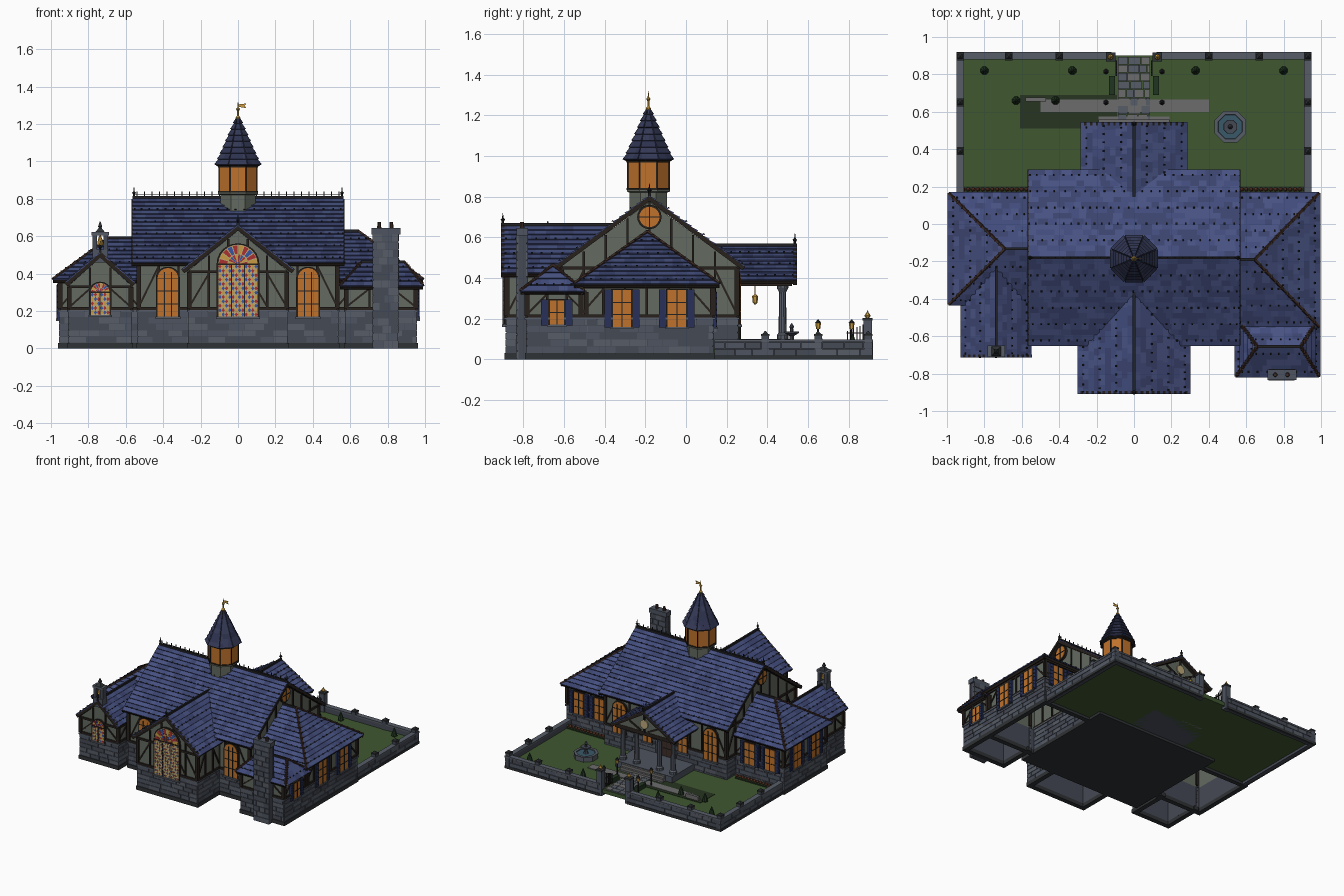
import bpy, bmesh, math, random
from mathutils import Vector as V, Matrix

if "Cube" in bpy.data.objects:
    bpy.data.objects.remove(bpy.data.objects["Cube"])
random.seed(4)
COL = dict(tile1=(.052,.070,.195), tile2=(.064,.085,.225), tile3=(.042,.056,.155), slate1=(.026,.031,.075), slate2=(.034,.04,.09),
           stone1=(.075,.088,.115), stone2=(.06,.068,.09), stone3=(.095,.108,.135),
           dark=(.028,.032,.035), plaster=(.125,.142,.115), wood=(.02,.015,.012), glow=(.52,.17,.025),
           shutter=(.02,.03,.10), lawn=(.05,.095,.03), hedge=(.015,.035,.015), path=(.15,.15,.155), red=(.40,.03,.03),
           gold=(.58,.33,.05), blue=(.04,.09,.36), pale=(.50,.40,.20), iron=(.015,.015,.018), hip=(.05,.026,.02),
           water=(.04,.10,.14), flower=(.2,.06,.03), bed=(.02,.035,.015))
MATS = {}
for k, c in COL.items():
    MATS[k] = bpy.data.materials.new(k); MATS[k].diffuse_color = (*c, 1)
STONE, TILE, SLATE = ('stone1','stone2','stone3'), ('tile1','tile2','tile3'), ('slate1','slate2')

class Part:
    """Collects coloured solids into one named object."""
    def __init__(s, name):
        s.bm, s.name, s.mats, s.M = bmesh.new(), name, [], Matrix()
    def at(s, x, y, z=0, deg=0):
        s.M = Matrix.Translation((x, y, z)) @ Matrix.Rotation(math.radians(deg), 4, 'Z'); return s
    def face(s, vs, mat):
        if mat not in s.mats: s.mats.append(mat)
        s.bm.faces.new(vs).material_index = s.mats.index(mat)
    def prism(s, pts, off, mat):
        pts = [V(p) for p in pts]; off = V(off)
        pts = [p for i, p in enumerate(pts) if (p - pts[i-1]).length > 1e-4]
        if len(pts) < 3: return
        a = [s.bm.verts.new(s.M @ p) for p in pts]; b = [s.bm.verts.new(s.M @ (p + off)) for p in pts]
        s.face(a, mat); s.face(b[::-1], mat)
        for i in range(len(a)): s.face([a[i-1], b[i-1], b[i], a[i]], mat)
    def box(s, x0, x1, y0, y1, z0, z1, mat):
        s.prism([(x0,y0,z0),(x1,y0,z0),(x1,y1,z0),(x0,y1,z0)], (0,0,z1-z0), mat)
    def beam(s, a, b, w, mat, d=None):
        a, b = V(a), V(b); t = (b - a).normalized(); d = d or w
        r = V((0,1,0)) if abs(t.y) < .9 else V((1,0,0))
        u = t.cross(r).normalized() * w/2; v = t.cross(u).normalized() * d/2
        s.prism([a+u+v, a-u+v, a-u-v, a+u-v], b - a, mat)
    def lathe(s, prof, n, mat):
        rings = [[s.bm.verts.new(s.M @ V((r*math.cos(math.tau*(i+.5)/n), r*math.sin(math.tau*(i+.5)/n), z))) for i in range(n)] for r, z in prof]
        for p, q in zip(rings, rings[1:]):
            for i in range(n): s.face([p[i-1], p[i], q[i], q[i-1]], mat)
        s.face(rings[0][::-1], mat); s.face(rings[-1], mat)
    def done(s):
        bmesh.ops.recalc_face_normals(s.bm, faces=s.bm.faces)
        me = bpy.data.meshes.new(s.name); s.bm.to_mesh(me); s.bm.free()
        for m in s.mats: me.materials.append(MATS[m])
        bpy.context.collection.objects.link(bpy.data.objects.new(s.name, me))

def slope(P, a, b, c, d, row=.037, guards=True, tiles=TILE):
    """Deck a-b (eave) to d-c (top) covered in lapped tiles."""
    a, b, c, d = V(a), V(b), V(c), V(d)
    u = (b-a).normalized(); n = (b-a).cross(d-a).normalized()
    if n.z < 0: n = -n
    P.prism([a,b,c,d], -n*.018, 'wood')
    w = (d-a) - u*(d-a).dot(u); N = max(2, round(w.length/row))
    lo, hi = (d-a).dot(u), (c-a).dot(u); W = (b-a).length
    pt = lambda q, t, h: a + w*t + u*min(max(q, lo*t), W + (hi-W)*t) + n*h
    for i in range(N):
        t0, t1 = i/N, (i+1)/N
        q = min(0, lo) - random.uniform(0, .05)
        while q < max(W, hi):
            e = q + random.uniform(.035, .06)
            L = [pt(q,t0,.010), pt(e,t0,.010), pt(e,t1,.003), pt(q,t1,.003)]
            if (L[1]-L[0]).length > .003:
                P.prism(L, -n*.007, random.choice(tiles))
                if guards and i % 3 == 1:
                    m = (L[0]+L[1])/2; P.beam(m, m + n*.005, .009, 'iron')
            q = e

def roof(name, cor, ze, r0, r1, end0, end1):
    """Ridge roof; each end is 'hip', 'gable' or None."""
    P = Part(name); A, B, C, D = [V((x,y,ze)) for x, y in cor]; r0, r1 = V(r0), V(r1)
    slope(P, A, B, r1, r0); slope(P, C, D, r0, r1)
    up = V((0,0,.008))
    P.beam(r0+up, r1+up, .014, 'iron')
    for end, r, p, q in ((end0, r0, D, A), (end1, r1, B, C)):
        if end == 'hip':
            slope(P, p, q, r, r)
            for e in (p, q):
                P.beam(e+up, r+up, .012, 'hip')
                for i in range(1, 12): P.beam(e.lerp(r,i/12)+up, e.lerp(r,i/12)+up*1.8, .018, 'hip')
        if end == 'gable':
            inn = ((r1-r0) if r is r0 else (r0-r1)).normalized()*.009
            for e in (p, q): P.beam(e-up+inn, r-up+inn, .026, 'wood', .018)
            P.at(r.x+inn.x, r.y+inn.y, r.z).lathe([(.006,0),(.006,.025),(.012,.032),(.004,.04),(.001,.065)], 6, 'iron'); P.M = Matrix()
    P.done()

def bricks(P, L, z0, z1, h=.034, l=.09):
    N = max(1, round((z1-z0)/h)); h = (z1-z0)/N
    for i in range(N):
        x = -L/2 - (l/2 if i % 2 else 0)
        while x < L/2 - .004:
            e = x + l*random.uniform(.8, 1.25)
            P.box(max(x,-L/2), min(e,L/2)-.003, -.008, .004, z0+i*h+.0015, z0+(i+1)*h-.0015, random.choice(STONE)); x = e

def timber(P, L, z0, z1, apex=None):
    for z in (z0, z1): P.beam((-L/2,-.003,z), (L/2,-.003,z), .015, 'wood')
    n = max(2, round(L/.11)); s = L/n
    for i in range(n+1):
        x = -L/2 + s*i; edge = i in (0, n)
        P.beam((x,-.003,z0), (x,-.003,z1), .022 if edge else .012, 'wood')
        if apex and not edge: P.beam((x,-.003,z1), (x,-.003,z1+(apex-z1)*(1-abs(x)/(L/2))), .011, 'wood')
        if i < n and i in (0, n-1, n//2+1):
            k = 1 if x + s/2 < 0 else -1; m = x + s/2
            P.beam((m-k*s/2,-.002,z0+.01), (m+k*s/2,-.002,z1-.01), .010, 'wood')

def block(name, x0, x1, y0, y1, zt, sides, gables='', apex=0):
    """Stone base, plaster wall (gabled if asked) and half timbering; the side blocks are open shells."""
    P = Part(name); mx, my = (x0+x1)/2, (y0+y1)/2; zb = .2; t = .025
    S = dict(f=(mx,y0,0,x1-x0), r=(x1,my,90,y1-y0), b=(mx,y1,180,x1-x0), l=(x0,my,-90,y1-y0))
    if 'r' in gables:
        P.box(x0-.012, x1+.012, y0-.012, y1+.012, 0, .03, 'dark')
        P.box(x0-.004, x1+.004, y0-.004, y1+.004, 0, zb, 'stone2')
        P.prism([(x0,y0,zb),(x0,y1,zb),(x0,y1,zt),(x0,my,apex),(x0,y0,zt)], (x1-x0,0,0), 'plaster')
    for k in sides:
        x, y, deg, L = S[k]; P.at(x, y, 0, deg)
        if 'r' not in gables:
            P.box(-L/2-.012, L/2+.012, -.012, t, 0, .03, 'dark')
            P.box(-L/2, L/2, -.004, t, .03, zb, 'stone2')
            P.prism([(-L/2,0,zb),(L/2,0,zb),(L/2,0,zt)] + ([(0,0,apex)] if k in gables else []) + [(-L/2,0,zt)], (0,t,0), 'plaster')
        bricks(P, L+.012, .03, zb); P.box(-L/2-.012, L/2+.012, -.014, 0, zb-.005, zb+.005, 'stone3')
        timber(P, L, zb+.013, zt-.010, apex if k in gables else None)
    P.done()

def outline(w, h, arch, y):
    if not arch: return [(-w/2,y,0),(w/2,y,0),(w/2,y,h),(-w/2,y,h)]
    r = w/2; return [(-r,y,0),(r,y,0)] + [(r*math.cos(math.pi*i/12), y, h-r+r*math.sin(math.pi*i/12)) for i in range(13)]

def window(name, x, y, z, deg, w, h, arch=False, shutters=False, stained=False, mat='glow'):
    P = Part(name).at(x, y, z, deg); top = h - w/2 if arch else h
    P.prism([(a*(1+.018/w), b, c*(1+.011/h)-.004) for a, b, c in outline(w, h, arch, -.010)], (0,.014,0), 'wood')
    P.prism(outline(w, h, arch, -.013), (0,.01,0), 'pale' if stained else mat)
    P.box(-w/2-.012, w/2+.012, -.02, 0, -.012, 0, 'stone3')
    if stained:    # diamond lights below, coloured fan above
        nx = max(6, round(w/.018)); dx = w/nx; nz = round(top/.024); dz = top/nz
        for i in range(nx):
            for j in range(nz):
                cx, cz = -w/2+(i+.5)*dx, (j+.5)*dz
                P.prism([(cx-dx*.5,-.0145,cz),(cx,-.0145,cz-dz*.5),(cx+dx*.5,-.0145,cz),(cx,-.0145,cz+dz*.5)], (0,.003,0), ('gold','blue','red')[(i+j) % 3])
        for ring, (ra, rb) in enumerate(((.05,.5),(.54,.97))):
            for i in range(10):
                f = lambda r, t: (r*w/2*math.cos(t), -.0155, top + r*w/2*math.sin(t))
                a, e = math.pi*i/10+.03, math.pi*(i+1)/10-.03
                P.prism([f(ra,a), f(rb,a), f(rb,e), f(ra,e)], (0,.004,0), ('red','gold','red','blue')[(i+ring) % 4])
    for i in (-1, 1) if w > .1 else (0,):
        P.beam((i*w/6,-.014,0), (i*w/6,-.014,top if stained else h-(.02 if arch else 0)), .005, 'iron')
    n = max(2, round(h/.065))
    for j in range(1, n if not stained else 0): P.beam((-w/2,-.014,top*j/(n-1 if arch else n)), (w/2,-.014,top*j/(n-1 if arch else n)), .004, 'iron')
    if stained: P.beam((-w/2,-.015,top), (w/2,-.015,top), .008, 'wood')
    for k in (-1, 1) if shutters else ():
        c = k*(w/2+.026); P.box(c-.016, c+.016, -.014, 0, -.004, h+.004, 'shutter')
        for j in range(6): P.box(c-.011, c+.011, -.017, -.01, h*(j+.15)/6, h*(j+.75)/6, 'shutter')
    P.done()

# walls
block('main_hall', -.53, .53, -.61, .25, .46, 'fbrl', 'rl', .775)
block('front_bay', -.26, .26, -.88, -.60, .42, 'frl', 'f', .63)
block('left_wing', -.95, -.53, -.395, .13, .365, 'fbl')
block('right_wing', .53, .95, -.515, .13, .365, 'fbr')
block('chapel', -.9, -.574, -.685, -.37, .34, 'frl', 'f', .485)
block('annex', .58, .95, -.78, -.49, .34, 'frl')
# roofs
roof('main_roof', [(-.565,-.645),(.565,-.645),(.565,.285),(-.565,.285)], .455, (-.565,-.18,.80), (.565,-.18,.80), 'gable', 'gable')
roof('front_bay_roof', [(.295,-.91),(.295,-.6),(-.295,-.6),(-.295,-.91)], .42, (0,-.91,.655), (0,-.36,.655), 'gable', None)
roof('porch_roof', [(-.28,.545),(-.28,.24),(.28,.24),(.28,.545)], .385, (0,.545,.555), (0,.13,.555), 'gable', None)
roof('right_wing_roof', [(.5,-.55),(.99,-.55),(.99,.165),(.5,.165)], .365, (.5,-.19,.62), (.645,-.19,.62), None, 'hip')
roof('left_wing_roof', [(-.5,.165),(-.99,.165),(-.99,-.43),(-.5,-.43)], .365, (-.5,-.133,.585), (-.69,-.133,.585), None, 'hip')
roof('chapel_roof', [(-.555,-.715),(-.555,-.4),(-.92,-.4),(-.92,-.715)], .35, (-.737,-.715,.51), (-.737,-.21,.51), 'gable', None)
roof('annex_roof', [(.545,-.815),(.99,-.815),(.99,-.5),(.545,-.5)], .33, (.66,-.655,.455), (.89,-.655,.455), 'hip', 'hip')
P = Part('ridge_cresting')
for i in range(28): P.beam((-.54+i*.04,-.18,.81), (-.54+i*.04,-.18,.84), .005, 'iron')
P.beam((-.56,-.18,.822), (.56,-.18,.822), .003, 'iron'); P.done()
# windows
window('bay_stained_window', 0, -.885, .17, 0, .21, .385, True, stained=True)
window('chapel_window', -.737, -.69, .18, 0, .10, .17, True, stained=True)
for s in (-1, 1):
    window('hall_front_window', s*.375, -.615, .17, 0, .11, .26, True)
    window('hall_back_window', s*.40, .255, .17, 180, .11, .25, True)
    window('door_side_window', s*.155, .255, .17, 180, .07, .18)
    for x in (.66, .84): window('wing_back_window', s*x, .135, .16, 180, .08, .17, shutters=True)
    for y in (-.315, -.045) if s > 0 else (-.25, -.02): window('wing_end_window', s*.953, y, .16, s*90, .09, .18, shutters=True)
    P = Part('round_gable_window').at(s*.532, -.18, .70, s*90)
    for r, y, m in ((.06,-.014,'wood'), (.05,-.017,'glow')): P.prism([(r*math.cos(math.tau*i/20), y, r*math.sin(math.tau*i/20)) for i in range(20)], (0,.018,0), m)
    P.beam((-.05,-.018,0), (.05,-.018,0), .005, 'iron'); P.beam((0,-.018,-.05), (0,-.018,.05), .005, 'iron'); P.done()
window('annex_window', .953, -.635, .17, 90, .07, .12, shutters=True)
window('front_door', 0, .255, .10, 180, .12, .25, True, mat='hip')
# octagonal cupola with spire and vane
P = Part('cupola').at(0, -.185)
P.lathe([(.10,.68),(.10,.82),(.115,.825),(.115,.836)], 8, 'plaster')
P.lathe([(.110,.83),(.110,.98)], 8, 'glow')
ring = lambda r, z, i: V((r*math.cos(math.tau*(i+.5)/8), r*math.sin(math.tau*(i+.5)/8), z))
for i in range(8):
    P.beam(ring(.110,.83,i), ring(.110,.98,i), .007, 'wood')
    for z in (.838, .972): P.beam(ring(.111,z,i), ring(.111,z,i+1), .009, 'wood')
    slope(P, ring(.128,.98,i), ring(.128,.98,i+1), ring(.097,1.04,i+1), ring(.097,1.04,i), guards=False, tiles=SLATE)
    slope(P, ring(.097,1.04,i), ring(.097,1.04,i+1), ring(.005,1.235,i+1), ring(.005,1.235,i), guards=False, tiles=SLATE)
P.lathe([(.012,1.22),(.014,1.235),(.005,1.245),(.005,1.27),(.012,1.28),(.004,1.29),(.001,1.32)], 8, 'gold')
P.prism([(0,0,1.292),(.045,0,1.285),(.035,0,1.297),(.045,0,1.31),(0,0,1.305)], (0,.004,0), 'gold'); P.done()
# chimney
P = Part('chimney')
P.box(.725, .855, -.828, -.784, 0, .61, 'stone2'); P.box(.714, .868, -.834, -.778, .61, .645, 'stone1')
for y, deg in ((-.828, 0), (-.784, 180)): bricks(P.at(.79, y, 0, deg), .14, 0, .61, .04, .055)
for x in (.755, .82): P.at(x, -.806).lathe([(.012,.645),(.01,.675)], 8, 'hip')
P.done()
# chapel bellcote
P = Part('bellcote').at(-.737, -.68)
P.box(-.042, .042, -.03, .03, .46, .53, 'stone1')
for s in (-1, 1): P.box(s*.03-.012, s*.03+.012, -.024, .024, .53, .605, 'stone2')
P.box(-.046, .046, -.03, .03, .605, .622, 'stone3')
P.lathe([(.006,.55),(.018,.552),(.012,.585),(.004,.605)], 8, 'gold')
P.lathe([(.036,.622),(.01,.645),(.016,.652),(.002,.68)], 4, 'dark'); P.done()
# porch
P = Part('porch')
P.box(-.25, .25, .24, .53, .02, .10, 'stone1')
for i in range(3): P.box(-.19, .19, .5, .545+.015*i, .02, .095-.02*i, 'path')
P.prism([(-.25,.50,.38),(.25,.50,.38),(0,.50,.53)], (0,.02,0), 'plaster')
P.beam((-.26,.50,.375), (.26,.50,.375), .03, 'wood', .045)
for s in (-1, 1):
    P.beam((s*.24,.25,.375), (s*.24,.5,.375), .03, 'wood'); P.beam((s*.03,.522,.395), (s*.13,.522,.445), .012, 'wood')
P.beam((0,.522,.385), (0,.522,.53), .014, 'wood')
P.prism([(.035*math.cos(i*math.tau/12),.522,.45+.035*math.sin(i*math.tau/12)) for i in range(12)], (0,.008,0), 'pale')
for x in (-.22, -.10, .10, .22):
    P.at(x, .475).lathe([(.028,.10),(.028,.12),(.02,.13),(.017,.33),(.028,.35),(.028,.375)], 10, 'stone3')
P.at(0, .34).lathe([(.003,.42),(.003,.32),(.015,.31),(.012,.28),(.004,.27)], 6, 'gold'); P.done()
# garden ground, paths and beds
P = Part('garden')
P.box(-.93, .93, .1, .90, .02, .05, 'lawn'); P.box(-.61, -.09, .51, .69, .05, .053, 'bed')
P.box(-.5, .4, .60, .665, .05, .056, 'path'); P.box(-.58, -.47, .655, .675, .05, .085, 'path')
for j in range(8):
    x = -.085
    while x < .08:
        e = min(x + random.uniform(.04,.07), .088); P.box(x, e-.003, .545+j*.044, .586+j*.044, .05, .059, random.choice(('path','stone3'))); x = e
for s in (-1, 1):
    P.box(s*.117-.016, s*.117+.016, .69, .79, .05, .085, 'hedge')
    P.box(s*.75-.18, s*.75+.18, .15, .2, .05, .058, 'bed')
    for i in range(14): P.at(s*(.575+i*.026), .185).lathe([(.003,.055),(.012,.068),(.004,.08)], 5, 'flower')
    P.M = Matrix()
for x, y in ((-.8,.82),(-.33,.82),(.33,.82),(.8,.82),(-.63,.66),(-.42,.66)):
    P.at(x, y).lathe([(.006,.05),(.006,.06),(.023,.062),(.016,.09),(.002,.125)], 8, 'hedge')
P.done()
# boundary wall with posts
P = Part('garden_wall')
for x, y, deg, L in ((-.53,.91,180,.82), (.53,.91,180,.82), (.94,.53,90,.78), (-.94,.53,-90,.78)):
    P.at(x, y, 0, deg); P.box(-L/2, L/2, .004, .03, 0, .085, 'stone2'); bricks(P, L, .02, .085)
    P.box(-L/2, L/2, -.01, .01, 0, .02, 'dark'); P.box(-L/2, L/2, -.01, .03, .085, .098, 'stone3')
P.M = Matrix()
for x, y in [(s*a, .896) for s in (-1,1) for a in (.4,.67,.93)] + [(s*.93, b) for s in (-1,1) for b in (.39,.65)]:
    P.box(x-.017, x+.017, y-.019, y+.019, 0, .115, 'stone2'); P.box(x-.02, x+.02, y-.021, y+.021, .115, .125, 'dark')
    P.at(x, y).lathe([(.02,.125),(.002,.14)], 4, 'dark'); P.M = Matrix()
P.done()
# gate pillars, open gates and lamps
P = Part('gate_and_lamps')
for s in (-1, 1):
    P.box(s*.125-.022, s*.125+.022, .872, .914, 0, .19, 'stone1'); P.box(s*.125-.026, s*.125+.026, .868, .918, .19, .203, 'dark')
    P.at(s*.125, .893).lathe([(.008,.203),(.016,.215),(.006,.228),(.001,.24)], 6, 'gold'); P.M = Matrix()
    for i in range(6): P.beam((s*.095,.795+i*.015,.06), (s*.095,.795+i*.015,.14+i*.006), .005, 'iron')
    for z in (.075, .13): P.beam((s*.095,.79,z), (s*.095,.875,z), .006, 'iron')
    for y in (.65, .815):
        P.at(s*.15, y).lathe([(.012,.05),(.005,.06),(.005,.15)], 6, 'iron')
        P.lathe([(.01,.15),(.014,.178)], 6, 'gold'); P.lathe([(.016,.178),(.002,.196)], 6, 'iron')
    P.M = Matrix()
P.done()
# fountain
P = Part('fountain').at(.515, .52)
P.lathe([(.09,.05),(.09,.082),(.092,.09),(.07,.09),(.068,.078),(.01,.078)], 8, 'stone3')
P.lathe([(.068,.07),(.068,.083)], 8, 'water')
P.lathe([(.02,.08),(.012,.1),(.012,.115),(.04,.13),(.038,.136),(.01,.134),(.008,.15),(.013,.16),(.002,.178)], 8, 'stone2'); P.done()

for m in bpy.data.materials:
    if m.users and not m.is_grease_pencil:
        m.use_nodes = True
        m.node_tree.nodes["Principled BSDF"].inputs["Base Color"].default_value = m.diffuse_color
